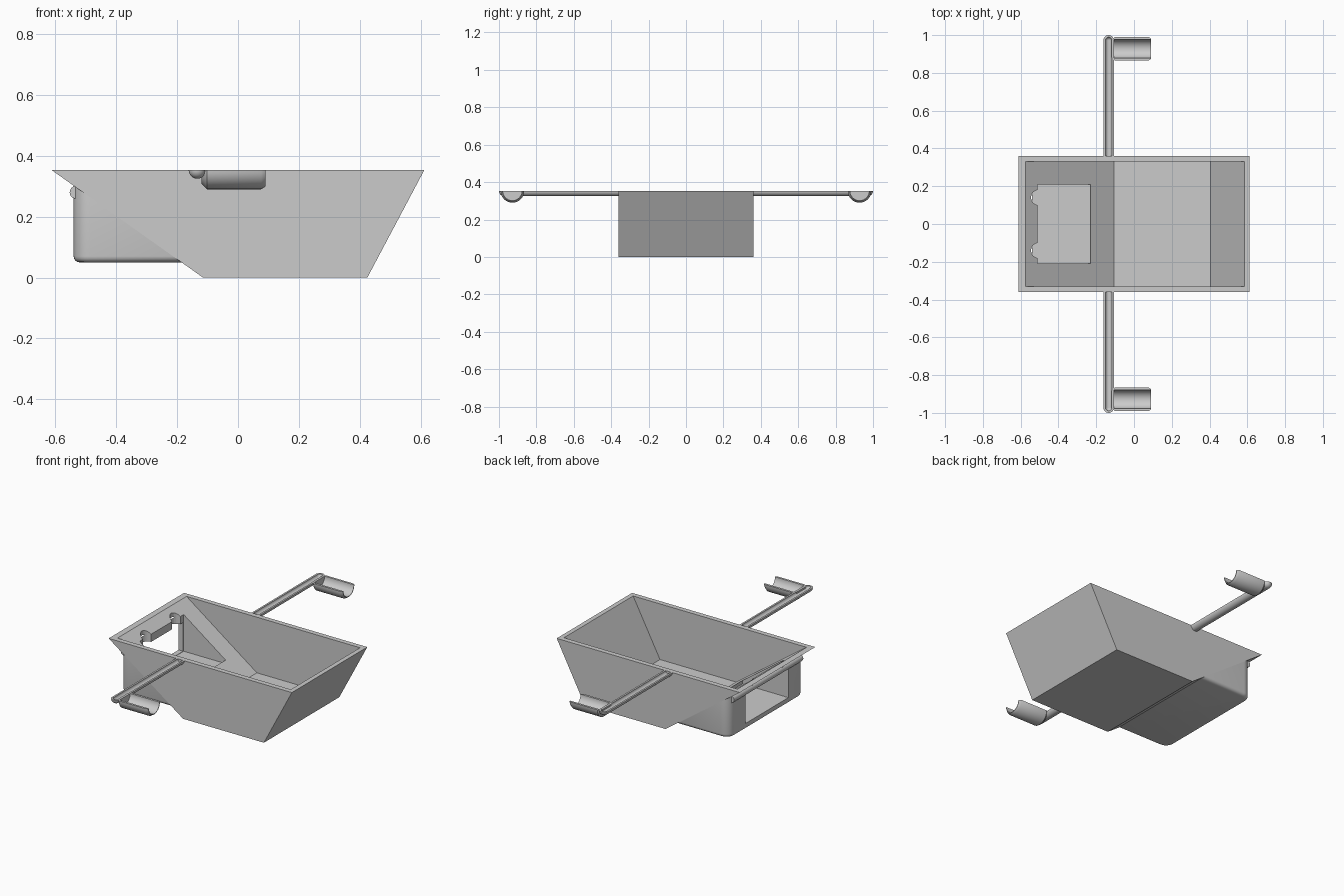
import bpy, bmesh, math
from mathutils import Vector

cube = bpy.data.objects.get("Cube")
if cube:
    bpy.data.objects.remove(cube, do_unlink=True)

grey = bpy.data.materials.new("light_grey")
grey.use_nodes = True
grey.diffuse_color = (0.6, 0.6, 0.6, 1)
grey.node_tree.nodes["Principled BSDF"].inputs["Base Color"].default_value = (0.6, 0.6, 0.6, 1)


def finish(name, bm, smooth=False):
    bmesh.ops.recalc_face_normals(bm, faces=bm.faces)
    mesh = bpy.data.meshes.new(name)
    bm.to_mesh(mesh)
    bm.free()
    obj = bpy.data.objects.new(name, mesh)
    bpy.context.collection.objects.link(obj)
    mesh.materials.append(grey)
    if smooth:
        activate(obj)
        bpy.ops.object.shade_smooth_by_angle(angle=math.radians(35))
    return obj


def activate(obj):
    bpy.ops.object.select_all(action='DESELECT')
    obj.select_set(True)
    bpy.context.view_layer.objects.active = obj


def prism_mesh(points, half_width):
    """Extrude an x-z outline symmetrically along y."""
    bm = bmesh.new()
    face = bm.faces.new([bm.verts.new((x, -half_width, z)) for x, z in points])
    new = bmesh.ops.extrude_face_region(bm, geom=[face])["geom"]
    bmesh.ops.translate(bm, vec=(0, 2 * half_width, 0),
                        verts=[v for v in new if isinstance(v, bmesh.types.BMVert)])
    return bm


def cut(obj, cutter):
    cutter.hide_render = True
    mod = obj.modifiers.new("cut", 'BOOLEAN')
    mod.operation = 'DIFFERENCE'
    mod.solver = 'EXACT'
    mod.object = cutter
    activate(obj)
    bpy.ops.object.modifier_apply(modifier=mod.name)


def half_lathe(name, profile, place):
    """Sweep a closed (along, radius) outline half a turn below the axis."""
    steps = 20
    bm = bmesh.new()
    rings = []
    for i in range(steps + 1):
        t = math.pi * i / steps
        rings.append([bm.verts.new(place(a, r * math.cos(t), -r * math.sin(t)))
                      for a, r in profile])
    n = len(profile)
    for one, two in zip(rings, rings[1:]):
        for j in range(n):
            k = (j + 1) % n
            if profile[j][1] or profile[k][1]:
                bm.faces.new((one[j], one[k], two[k], two[j]))
    bm.faces.new(rings[0])
    bm.faces.new(rings[-1])
    bmesh.ops.remove_doubles(bm, verts=bm.verts, dist=1e-5)
    return finish(name, bm, True)


TOP = 0.353
# Open tub with sloping ends
tub = finish("tub", prism_mesh([(-0.612, TOP), (-0.115, 0), (0.425, 0), (0.612, TOP)], 0.36))
hollow = finish("tub_hollow", prism_mesh(
    [(-0.603, 0.373), (-0.105, 0.017), (0.405, 0.017), (0.595, 0.373)], 0.33))
cut(tub, hollow)

# Rounded box under the sloping end, trimmed along the slope
bm = prism_mesh([(-0.54, 0.05), (-0.1, 0.05), (-0.1, 0.34), (-0.54, 0.34)], 0.36)
corners = [e for e in bm.edges
           if all(v.co.x < -0.5 for v in e.verts) and abs(e.verts[0].co.y - e.verts[1].co.y) < 0.01]
bmesh.ops.bevel(bm, geom=corners, offset=0.055, segments=8, profile=0.5, affect='EDGES')
base = [e for e in bm.edges
        if all(v.co.z < 0.06 for v in e.verts) and any(v.co.x < -0.2 for v in e.verts)]
bmesh.ops.bevel(bm, geom=base, offset=0.02, segments=4, profile=0.5, affect='EDGES')
normal = Vector((TOP, 0, 0.497))
sliced = bmesh.ops.bisect_plane(bm, geom=bm.verts[:] + bm.edges[:] + bm.faces[:],
                                plane_co=(-0.608, 0, TOP), plane_no=normal, clear_outer=True)
bmesh.ops.holes_fill(bm, edges=[e for e in bm.edges if e.is_boundary])
box = finish("end_box", bm, True)

# Round bar along the top of the box
bm = bmesh.new()
bmesh.ops.create_cone(bm, cap_ends=True, segments=24, radius1=0.021, radius2=0.021, depth=0.66)
for v in bm.verts:
    v.co = (v.co.x - 0.532, v.co.z, v.co.y + 0.28)
bar = finish("hinge_bar", bm, True)

# Chamber through the slope, window in the end wall, and two round notches
chamber = finish("chamber_cutter", prism_mesh(
    [(-0.51, 0.085), (-0.23, 0.085), (-0.23, 0.4), (-0.51, 0.4)], 0.21))
window = finish("window_cutter", prism_mesh(
    [(-0.6, 0.087), (-0.4, 0.087), (-0.4, 0.26), (-0.6, 0.26)], 0.205))
cutters = [hollow, chamber, window]
cut(tub, chamber)
cut(box, chamber)
cut(box, window)
for side in (-1, 1):
    bm = bmesh.new()
    bmesh.ops.create_cone(bm, cap_ends=True, segments=24, radius1=0.04, radius2=0.04, depth=0.2)
    bmesh.ops.translate(bm, vec=(-0.505, 0.14 * side, 0.33), verts=bm.verts)
    notch = finish("notch_cutter", bm)
    for part in (tub, box, bar):
        cut(part, notch)
    cutters.append(notch)
for c in cutters:
    bpy.data.objects.remove(c, do_unlink=True)

# Grooved side arms with round ends, each carrying an open half-round cup
R, GROOVE, END = 0.028, 0.017, 0.972
angles = [math.pi / 2 * i / 8 for i in range(9)]
arm = [(0.345, R)] + [(END + R * math.sin(a), R * math.cos(a)) for a in angles]
arm += [(END + GROOVE * math.sin(a), GROOVE * math.cos(a)) for a in reversed(angles)]
arm = [(a, 0 if r < 1e-6 else r) for a, r in arm] + [(0.345, GROOVE)]
cup = [(-0.12, 0), (-0.12, 0.045), (-0.102, 0.063), (0.076, 0.063), (0.09, 0.054),
       (0.09, 0.05), (-0.106, 0.05), (-0.106, 0)]
for side, label in ((1, "back"), (-1, "front")):
    half_lathe(label + "_arm", arm,
               lambda a, u, w: (-0.134 + u, side * a, TOP + w))
    half_lathe(label + "_cup", cup,
               lambda a, u, w: (a, side * (0.928 + u), TOP + w))
